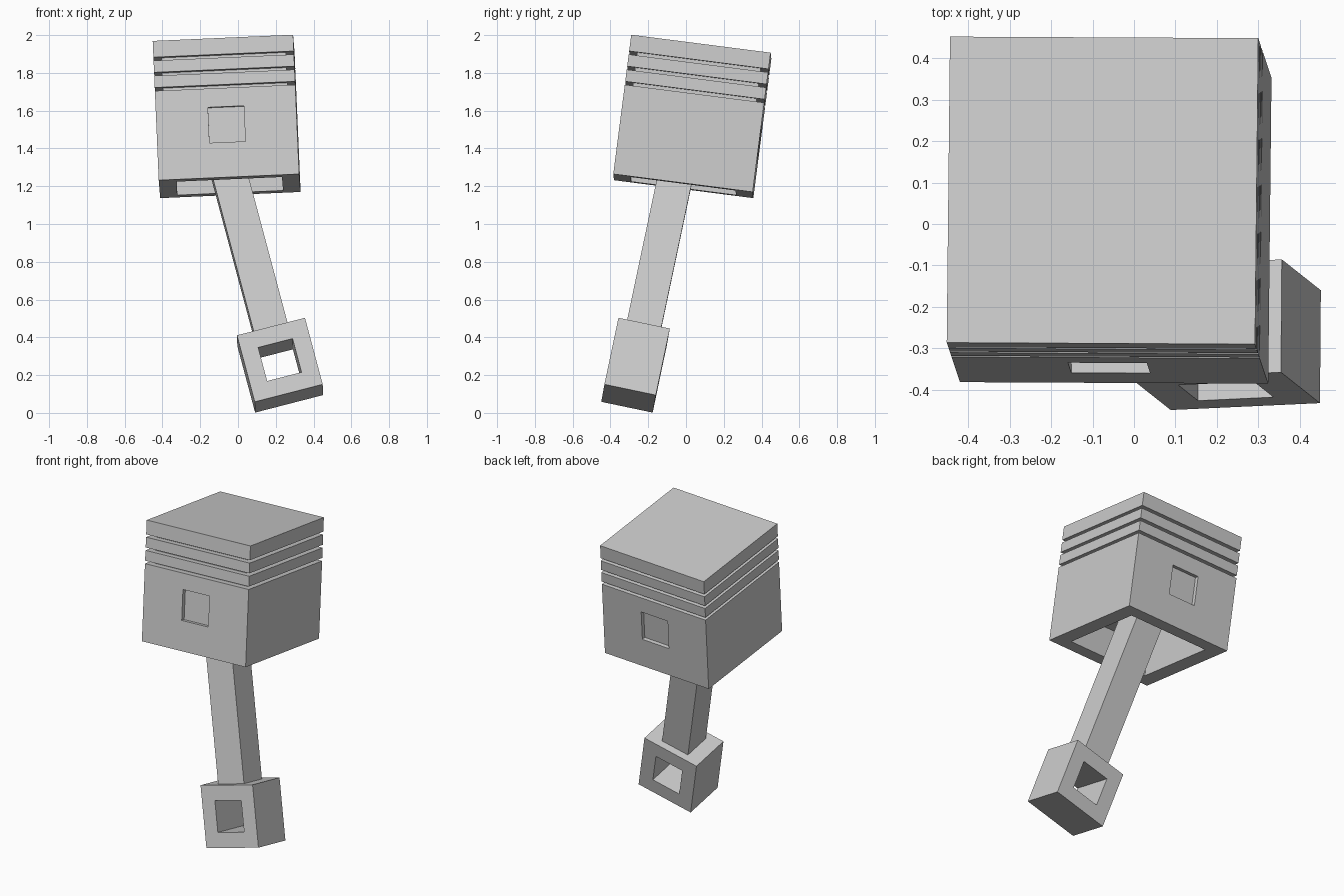
import bpy, bmesh
from mathutils import Matrix, Vector

if "Cube" in bpy.data.objects:
    bpy.data.objects.remove(bpy.data.objects["Cube"])


def frame(origin, x, z):
    """Orthonormal placement matrix from an origin, a side axis and an up axis."""
    z = Vector(z).normalized()
    y = z.cross(Vector(x)).normalized()
    m = Matrix((y.cross(z), y, z)).transposed().to_4x4()
    m.translation = origin
    return m


def add_object(name, bm, matrix):
    bmesh.ops.recalc_face_normals(bm, faces=bm.faces)
    mesh = bpy.data.meshes.new(name)
    bm.to_mesh(mesh)
    bm.free()
    ob = bpy.data.objects.new(name, mesh)
    bpy.context.collection.objects.link(ob)
    ob.matrix_world = matrix
    return ob


def box(name, size, centre, matrix):
    bm = bmesh.new()
    bmesh.ops.create_cube(bm, size=1)
    bmesh.ops.scale(bm, vec=size, verts=bm.verts)
    bmesh.ops.translate(bm, vec=centre, verts=bm.verts)
    return add_object(name, bm, matrix)


def square_loft(name, profile, matrix):
    """Skin a stack of square sections given as (half width, height)."""
    bm = bmesh.new()
    rings = [[bm.verts.new((sx * r, sy * r, z))
              for sx, sy in ((-1, -1), (1, -1), (1, 1), (-1, 1))]
             for r, z in profile]
    for a, b in zip(rings, rings[1:]):
        for i in range(4):
            j = (i + 1) % 4
            bm.faces.new((a[i], a[j], b[j], b[i]))
    bm.faces.new(rings[0])
    bm.faces.new(rings[-1])
    return add_object(name, bm, matrix)


def cut(target, cutter):
    mod = target.modifiers.new("cut", 'BOOLEAN')
    mod.operation = 'DIFFERENCE'
    mod.solver = 'EXACT'
    mod.object = cutter
    cutter.hide_render = True
    cutter.display_type = 'WIRE'


# Placement: piston frame at the crown centre, rod frame at the big end centre
piston_frame = frame((-0.076, 0.081, 1.938), (0.998, -0.005, 0.044), (-0.043, 0.128, 0.991))
rod_frame = frame((0.2225, -0.267, 0.2525), (0.966, 0.046, 0.255), (-0.253, 0.2, 0.947))

# Piston: crown, three ring grooves, skirt and hollow underside
HALF, CORE, INNER, HEIGHT, GAP = 0.372, 0.33, 0.28, 0.744, 0.009
profile = [(HALF, 0)]
for d in (0.096, 0.177, 0.258):
    profile += [(HALF, -d + GAP), (CORE, -d + GAP), (CORE, -d - GAP), (HALF, -d - GAP)]
profile += [(HALF, -HEIGHT), (INNER, -HEIGHT), (INNER, -0.31)]
piston = square_loft("piston", profile, piston_frame)

# Square wrist pin, set slightly inside its holes
PIN, PIN_Z = 0.19, -0.462
cut(piston, box("pin_hole_cutter", (PIN, 1, PIN), (0, 0, PIN_Z), piston_frame))
box("wrist_pin", (PIN, 2 * HALF - 0.05, PIN), (0, 0, PIN_Z), piston_frame)

# Connecting rod: shaft and big end with square crank hole
box("rod_shaft", (0.185, 0.185, 1.21), (0, 0, 0.186 + 0.605), rod_frame)
big_end = box("rod_big_end", (0.372, 0.278, 0.372), (0, 0, 0), rod_frame)
cut(big_end, box("crank_hole_cutter", (0.188, 1, 0.188), (0, 0, 0), rod_frame))
